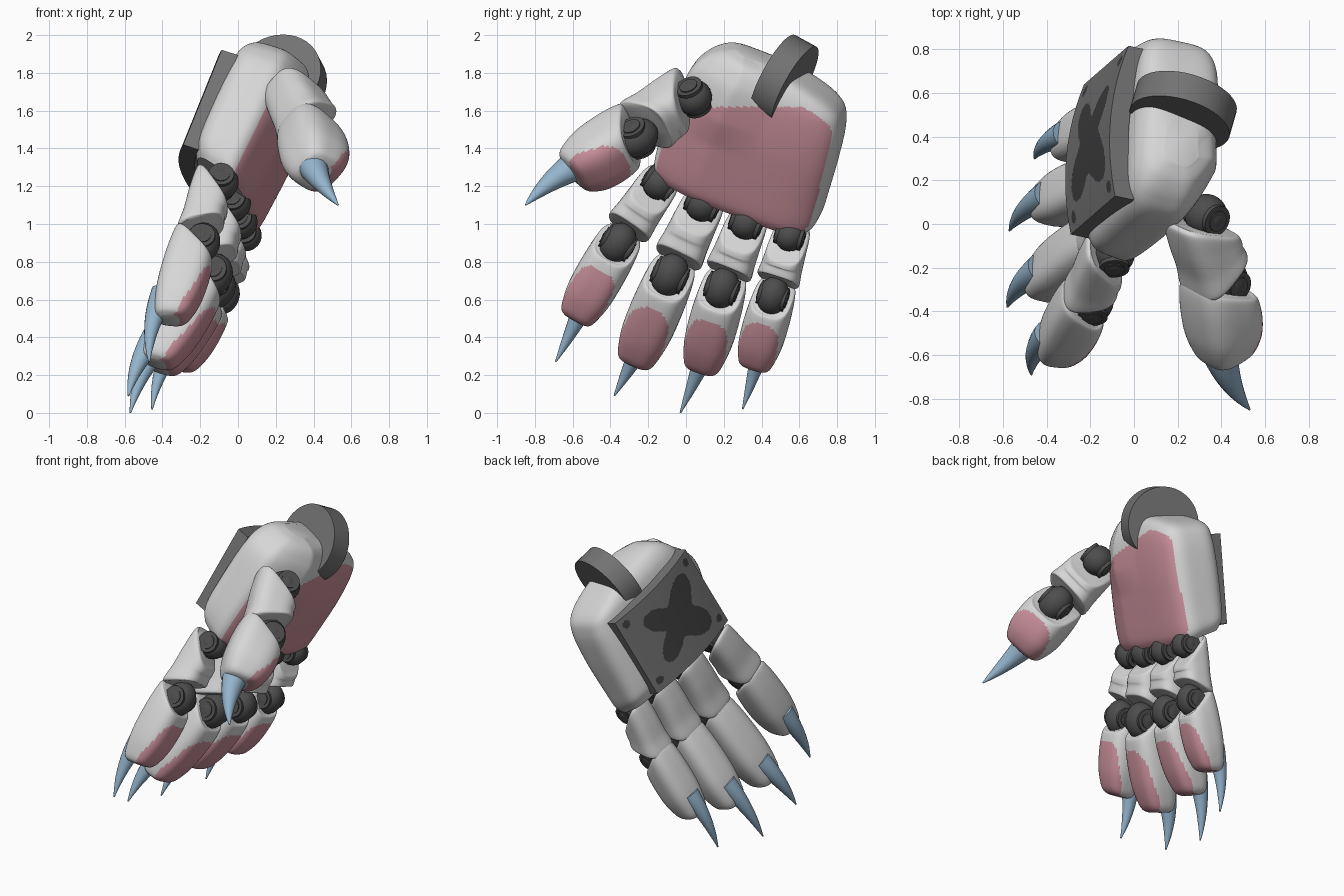
import bpy, bmesh, math
from mathutils import Vector as V, Matrix

if "Cube" in bpy.data.objects:
    bpy.data.objects.remove(bpy.data.objects["Cube"])

def mat(name, r, g, b):
    m = bpy.data.materials.new(name)
    m.diffuse_color = (r, g, b, 1)
    m.use_nodes = True
    m.node_tree.nodes["Principled BSDF"].inputs["Base Color"].default_value = m.diffuse_color
    return m

WHITE = mat("shell white", .68, .68, .68)
PINK = mat("pad pink", .59, .28, .33)
CLAW = mat("claw blue", .30, .46, .61)
GREY = mat("plate grey", .17, .17, .17)
DARK = mat("inlay dark", .05, .05, .05)
JOINT = mat("joint dark", .075, .075, .075)

# Hand frame: W index->little finger, D towards the fingertips, N out of the palm
O = V((.05, .32, 1.42))
W = V((.083, .93, -.36)).normalized()
D = V((-.364, -.4, -.845))
D = (D - W * D.dot(W)).normalized()
N = D.cross(W).normalized()

def P(a, b, c):
    return O + W * a + D * b + N * c

def finish(name, bm, mats, rule=None, angle=40):
    bmesh.ops.recalc_face_normals(bm, faces=bm.faces)
    bm.normal_update()
    if rule:
        for f in bm.faces:
            f.material_index = rule(f.calc_center_median(), f.normal)
    me = bpy.data.meshes.new(name)
    bm.to_mesh(me)
    bm.free()
    for m in mats:
        me.materials.append(m)
    ob = bpy.data.objects.new(name, me)
    bpy.context.collection.objects.link(ob)
    bpy.ops.object.select_all(action='DESELECT')
    ob.select_set(True)
    bpy.context.view_layer.objects.active = ob
    bpy.ops.object.shade_smooth_by_angle(angle=math.radians(angle))
    return ob

def spline(rows, sub):
    """Catmull-Rom resampling of rows of numbers"""
    out = []
    for i in range(len(rows) - 1):
        p0, p1, p2, p3 = (rows[max(0, min(len(rows) - 1, i + k))] for k in (-1, 0, 1, 2))
        for s in range(sub):
            t = s / sub
            out.append([.5 * (2*b + (c-a)*t + (2*a-5*b+4*c-d)*t*t + (3*b-a-3*c+d)*t**3)
                        for a, b, c, d in zip(p0, p1, p2, p3)])
    return out + [list(rows[-1])]

def loft(name, rings, mats, rule=None, angle=40):
    bm = bmesh.new()
    vs = [[bm.verts.new(p) for p in r] for r in rings]
    n = len(vs[0])
    for r, q in zip(vs, vs[1:]):
        for i in range(n):
            bm.faces.new((r[i], r[(i+1) % n], q[(i+1) % n], q[i]))
    bm.faces.new(vs[0])
    bm.faces.new(vs[-1])
    return finish(name, bm, mats, rule, angle)

def squircle(n, p):
    pts = []
    for i in range(n):
        c, s = math.cos(2*math.pi*i/n), math.sin(2*math.pi*i/n)
        r = (abs(c)**p + abs(s)**p) ** (-1/p)
        pts.append((c*r, s*r))
    return pts

# Palm: b, a range, c range; thinner on the index side, finger end cut on a slant
rows = [(-.495, -.22, -.02, -.08, .08), (-.465, -.29, .20, -.15, .15), (-.40, -.36, .39, -.19, .19),
        (-.30, -.41, .455, -.20, .21), (-.10, -.43, .48, -.21, .21), (.15, -.44, .49, -.21, .185),
        (.29, -.43, .49, -.20, .165), (.35, -.40, .46, -.17, .14)]
rings = []
for b, a0, a1, c0, c1 in spline(rows, 12):
    ring = []
    for u, v in squircle(160, 4):
        c = (c0+c1)/2 + v*(c1-c0)/2
        slant = .28 * (c-.15) * max(0, min(1, (b-.05)/.25))
        if c > 0:
            c *= 1 - .3*max(0, -u-.4)/.6 + .12*max(0, 1-abs(u+.4)/.5)*max(0, min(1, -b/.15))
        ring.append(P((a0+a1)/2 + u*(a1-a0)/2, b + slant, c))
    rings.append(ring)

def palm_rule(c, n):
    a, b = (c-O).dot(W), (c-O).dot(D)
    inside = (abs(a-.025)/.45)**4 + (abs(b-.03)/.42)**4 < 1
    return 1 if n.dot(N) > .7 and c.z < 1.62 and inside else 0
loft("palm", rings, [WHITE, PINK], palm_rule)

# Curved plate on the back of the hand with dark blotch and corner studs
def plate_rule(c, n):
    a, b = (c-O).dot(W), (c-O).dot(D) + .055
    if n.dot(N) > -.7:
        return 0
    th, r = math.atan2(b, a*.85), math.hypot(b, a*.85)
    blot = r < .19 - .07*math.cos(4*th) - .03*math.cos(th)
    stud = math.hypot(abs(a)-.31, abs(b)-.225) < .027
    return 1 if blot or stud else 0
bm = bmesh.new()
nu, nv = 90, 70
grid = {}
for k, base in enumerate((-.242, -.15)):
    for i in range(nu+1):
        for j in range(nv+1):
            u, v = 2*i/nu - 1, j/nv
            grid[k, i, j] = bm.verts.new(P(.37*u, -.335 + .57*v, base - .055*(1-u*u)))
for k in (0, 1):
    for i in range(nu):
        for j in range(nv):
            bm.faces.new([grid[k, i+x, j+y] for x, y in ((0, 0), (1, 0), (1, 1), (0, 1))])
for i in range(nu):
    for j in (0, nv):
        bm.faces.new((grid[0, i, j], grid[0, i+1, j], grid[1, i+1, j], grid[1, i, j]))
for j in range(nv):
    for i in (0, nu):
        bm.faces.new((grid[0, i, j], grid[0, i, j+1], grid[1, i, j+1], grid[1, i, j]))
finish("back_plate", bm, [GREY, DARK], plate_rule, 30)

def frame(x, y, z, loc):
    m = Matrix((x, y, z)).transposed().to_4x4()
    m.translation = loc
    return m

def cylinder(name, loc, axis, r, h, m, seg=32):
    bm = bmesh.new()
    rot = axis.to_track_quat('Z', 'Y').to_matrix().to_4x4()
    bmesh.ops.create_cone(bm, cap_ends=True, segments=seg, radius1=r, radius2=r, depth=h,
                          matrix=Matrix.Translation(loc) @ rot)
    return finish(name, bm, [m], None, 30)

# Wrist disc and the small pink block under it
cylinder("wrist_disc", V((.225, .52, 1.762)), V((.24, .84, -.46)).normalized(), .237, .135, GREY, 40)
bm = bmesh.new()
bmesh.ops.create_cube(bm, size=1, matrix=frame(W, D, N, V((.26, .39, 1.54))) @ Matrix.Diagonal((.13, .09, .07, 1)))
finish("disc_foot", bm, [PINK])

def axes(p, q, palm):
    d = (q-p).normalized()
    n = (palm - d*palm.dot(d)).normalized()
    return d, n, n.cross(d)

def joint(name, loc, ax, r, stretch):
    """Ball joint with hub rings at its sides"""
    d, n, w = ax
    bm = bmesh.new()
    bmesh.ops.create_uvsphere(bm, u_segments=24, v_segments=14, radius=r,
                              matrix=frame(w, d, n, loc) @ Matrix.Diagonal((.97, stretch, 1, 1)))
    finish(name, bm, [JOINT])
    cylinder(name + "_hub", loc, w, r*.74, r*1.72, JOINT, 24)
    cylinder(name + "_pin", loc, w, r*.5, r*1.85, JOINT, 20)

def shell(name, p, q, ax, rows, off, s, pad):
    """Shell segment; rows: t, half width, half depth, slant along the axis"""
    d, n, w = ax
    rings = []
    for t, hw, hd, sl in spline(rows, 8):
        c = p.lerp(q, t) - n*off
        rings.append([c + w*(hw*s*u) + n*(hd*s*v) + d*(sl*v) for u, v in squircle(72, 3)])
    L = (q-p).length
    def rule(c, nn):
        t = (c-p).dot(d)/L
        u = (c-p).dot(w)/(.118*s)
        return 1 if nn.dot(n) > .2 and (abs(t-.70)/.38)**3 + abs(u)**3 < 1 else 0
    loft(name, rings, [WHITE, PINK], rule if pad else None, 50)

def claw(name, base, ctrl, tip, palm, r):
    rings = []
    for i in range(11):
        t = i/10
        c = base*(1-t)**2 + ctrl*(2*t*(1-t)) + tip*t*t
        tg = ((ctrl-base)*(1-t) + (tip-ctrl)*t).normalized()
        d, n, w = axes(c, c+tg, palm)
        k = max(r*(1-t)**.75, .004)
        rings.append([c + w*(k*u) + n*(k*1.05*v) for u, v in squircle(16, 2)])
    loft(name, rings, [CLAW])

PROX = [(.10, .10, .095, .09), (.15, .115, .115, .09), (.35, .12, .12, .04),
        (.55, .125, .115, -.02), (.74, .132, .12, -.05), (.78, .12, .105, -.055)]
DIST = [(.04, .105, .105, .07), (.08, .125, .128, .07), (.35, .135, .137, .055), (.68, .132, .13, .02),
        (.92, .112, .108, .0), (1.03, .092, .085, -.01), (1.07, .06, .055, -.01)]

def digit(name, K, J, E, T, palm, s, off, lift=.075, back=.12, ball=1, r=.07):
    K, J, E, T = map(V, (K, J, E, T))
    a1, a2 = axes(K, J, palm), axes(J, E, palm)
    joint(name + "_knuckle", K, a1, .098*s*ball, 1.0)
    joint(name + "_middle_joint", J, axes(K, E, palm), .10*s*ball, 1.2)
    shell(name + "_inner_shell", K, J, a1, PROX, off, s, False)
    shell(name + "_tip_shell", J, E, a2, DIST, off, s, True)
    d, n, w = a2
    base = E - n*(off + lift) - d*back
    claw(name + "_claw", base, base.lerp(T, .5) - n*.05, T, n, r*s)

# Four fingers and the thumb
digit("index_finger", (-.09, -.14, 1.22), (-.19, -.36, .90), (-.32, -.58, .51), (-.47, -.69, .27), N, .95, .035)
digit("middle_finger", (-.03, .09, 1.11), (-.13, -.085, .73), (-.39, -.27, .28), (-.58, -.38, .09), N, 1.0, .03)
digit("ring_finger", (.01, .32, 1.01), (-.11, .19, .66), (-.37, .08, .24), (-.57, -.03, .0), N, .95, .03)
digit("little_finger", (.04, .55, .94), (-.08, .46, .62), (-.28, .36, .25), (-.455, .30, .02), N, .87, .03)
digit("thumb", (.33, .04, 1.67), (.425, -.26, 1.455), (.455, -.57, 1.26), (.53, -.85, 1.10),
      V((.78, .22, -.58)), 1.22, .048, .03, .04, .82)
